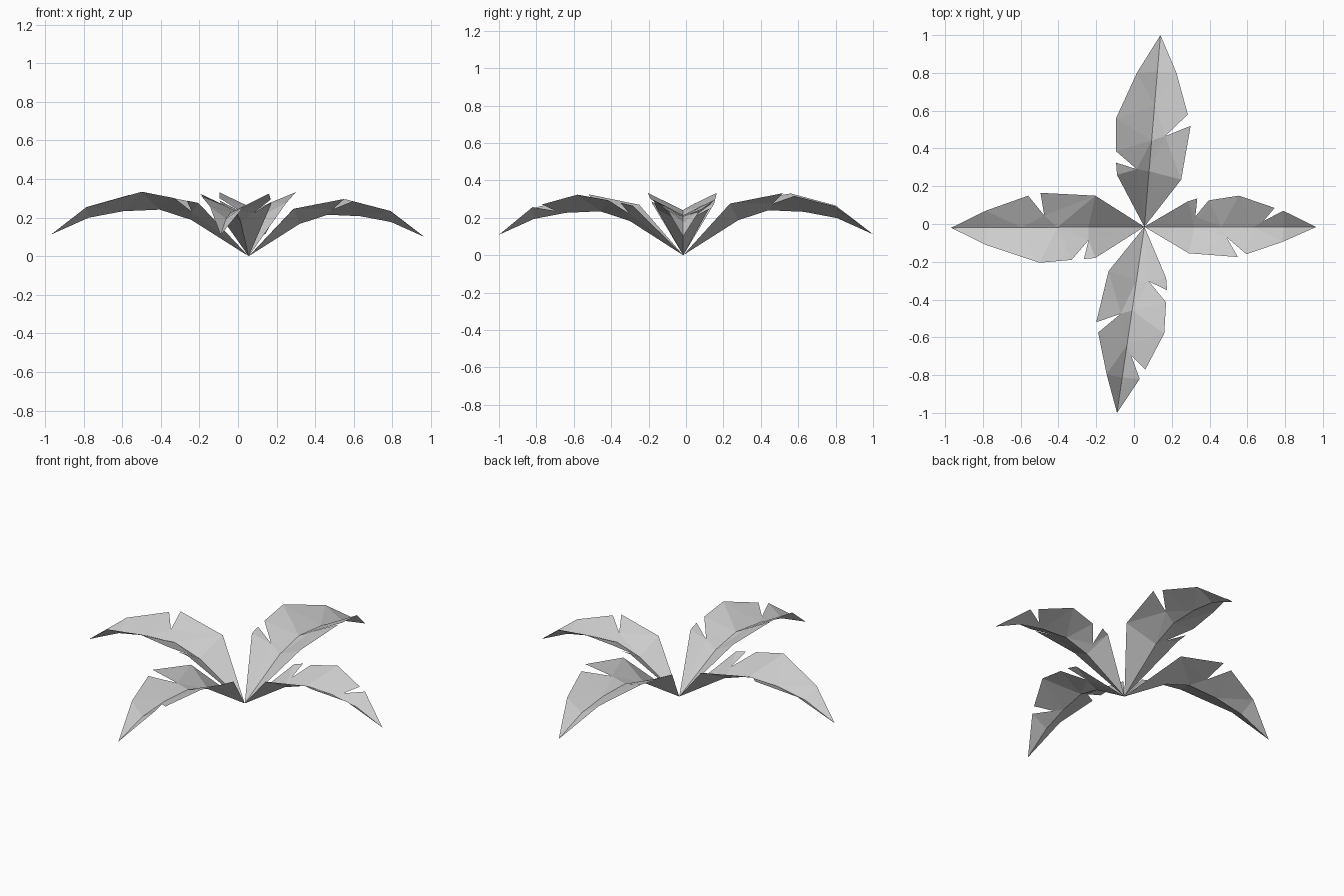
import bpy
from mathutils import Vector, geometry

if "Cube" in bpy.data.objects:
    bpy.data.objects.remove(bpy.data.objects["Cube"])

BASE = Vector((0.055, -0.015))
# Shared leaf profile per unit of length: (station, height) or (station, half width)
RIB = [(0, 0), (.29, .184), (.45, .236), (.635, .228), (.81, .195), (1, .11)]
RIM = [(0, 0), (.255, .27), (.54, .327), (.81, .257), (1, .11)]
WIDTH = [(0, .001), (.25, .145), (.54, .15), (.81, .075), (1, .01)]


def lookup(table, s):
    s = min(max(s, 0), 1)
    for (a, u), (b, v) in zip(table, table[1:]):
        if s <= b:
            return u + (v - u) * (s - a) / (b - a)


def leaf(name, tip, side_a, side_b):
    """V-section arching leaf; each side is its torn outline from base to tip."""
    tip = Vector(tip)
    axis = tip - BASE
    length = axis.length
    axis.normalize()
    rib = [BASE + axis * length * s for s, _ in RIB]
    rib[-1] = tip
    n = len(rib)
    pts = rib + [Vector(p) for p in side_a] + [Vector(p) for p in side_b]
    a = list(range(n, n + len(side_a)))
    b = list(range(n + len(side_a), len(pts)))
    loop = [0] + a + [n - 1] + b[::-1]
    edges = [(i, i + 1) for i in range(n - 1)]
    edges += list(zip(loop, loop[1:] + loop[:1]))
    flat, _, faces, *_ = geometry.delaunay_2d_cdt(pts, edges, [], 2, 1e-5)
    # keep only triangles inside the outline
    outline = [pts[i] for i in loop]

    def inside(p):
        hit = False
        for u, v in zip(outline, outline[1:] + outline[:1]):
            if (u.y > p.y) != (v.y > p.y):
                if p.x < u.x + (v.x - u.x) * (p.y - u.y) / (v.y - u.y):
                    hit = not hit
        return hit

    faces = [f for f in faces
             if inside(sum((flat[i] for i in f), Vector((0, 0))) / len(f))]
    verts = []
    for p in flat:
        d = p - BASE
        s = d.dot(axis) / length
        t = abs(d.x * axis.y - d.y * axis.x) / length
        lo, hi = lookup(RIB, s), lookup(RIM, s)
        k = min(1, t / lookup(WIDTH, s))
        verts.append((p.x, p.y, length * (lo + (hi - lo) * k)))
    mesh = bpy.data.meshes.new(name)
    mesh.from_pydata(verts, [], [list(f) for f in faces])
    mesh.update()
    bpy.context.collection.objects.link(bpy.data.objects.new(name, mesh))


leaf("right_leaf", (.965, -.016),
     [(.285, .12), (.335, .135), (.325, .04), (.395, .125), (.555, .15),
      (.745, .085), (.685, .015), (.79, .07)],
     [(.29, -.155), (.55, -.175), (.49, -.07), (.595, -.16), (.785, -.095)])
leaf("left_leaf", (-.968, -.02),
     [(-.205, .15), (-.495, .165), (-.475, .045), (-.56, .15), (-.785, .07)],
     [(-.205, -.18), (-.265, -.185), (-.24, -.085), (-.33, -.19),
      (-.50, -.205), (-.785, -.11)])
leaf("back_leaf", (.14, 1.0),
     [(.25, .235), (.30, .52), (.165, .465), (.285, .58), (.225, .80)],
     [(-.09, .26), (-.095, .325), (.015, .29), (-.095, .385),
      (-.095, .56), (.015, .80)])
leaf("front_leaf", (-.09, -1.0),
     [(-.135, -.25), (-.20, -.52), (-.07, -.475), (-.19, -.575), (-.145, -.795)],
     [(.17, -.285), (.175, -.35), (.08, -.305), (.17, -.415), (.16, -.58),
      (.06, -.77), (-.015, -.695), (.03, -.82)])
